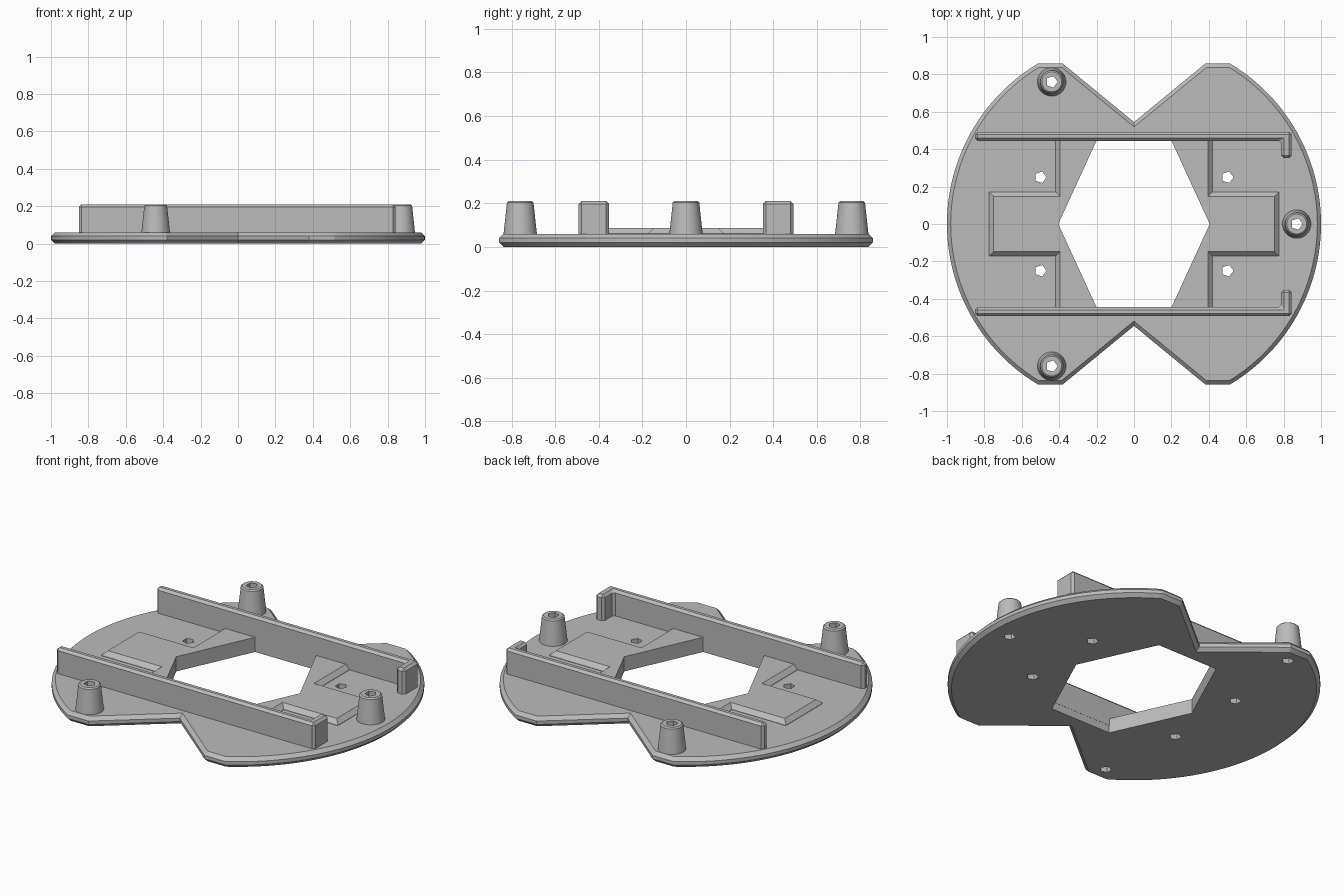
import bpy, bmesh, math

cube = bpy.data.objects.get("Cube")
if cube:
    bpy.data.objects.remove(cube)

grey = bpy.data.materials.new("light_grey")
grey.use_nodes = True
grey.diffuse_color = (0.5, 0.5, 0.5, 1)
grey.node_tree.nodes["Principled BSDF"].inputs["Base Color"].default_value = (0.5, 0.5, 0.5, 1)


def prism(name, outline, z0, z1, chamfer=0.0, bevel="none"):
    """Extrude an outline; chamfer its 'top', 'rims' (top and bottom) or 'upper' (top and uprights)."""
    bm = bmesh.new()
    base = bm.faces.new([bm.verts.new((x, y, z0)) for x, y in outline])
    ext = bmesh.ops.extrude_face_region(bm, geom=[base], use_keep_orig=True)
    for v in ext["geom"]:
        if isinstance(v, bmesh.types.BMVert):
            v.co.z = z1
    bmesh.ops.recalc_face_normals(bm, faces=bm.faces)
    mid = (z0 + z1) / 2
    picked = []
    for e in bm.edges:
        above = sum(v.co.z > mid for v in e.verts)
        if (above == 2 and bevel != "none") or (above == 1 and bevel == "upper") \
                or (above == 0 and bevel == "rims"):
            picked.append(e)
    if picked:
        bmesh.ops.bevel(bm, geom=picked, offset=chamfer, segments=1, affect="EDGES",
                        profile=0.5, clamp_overlap=False)
    return finish(name, bm)


def finish(name, bm):
    mesh = bpy.data.meshes.new(name)
    bm.to_mesh(mesh)
    bm.free()
    mesh.materials.append(grey)
    obj = bpy.data.objects.new(name, mesh)
    bpy.context.collection.objects.link(obj)
    return obj


def activate(obj):
    bpy.ops.object.select_all(action="DESELECT")
    obj.select_set(True)
    bpy.context.view_layer.objects.active = obj


def cut(obj, cutters):
    activate(obj)
    for c in cutters:
        mod = obj.modifiers.new("cut", "BOOLEAN")
        mod.object = c
        mod.operation = "DIFFERENCE"
        mod.solver = "EXACT"
        bpy.ops.object.modifier_apply(modifier=mod.name)


def smooth(obj):
    activate(obj)
    bpy.ops.object.shade_smooth_by_angle(angle=math.radians(25))


# Base plate: disc with flattened ends and a V notch front and back
flat = math.asin(0.857)
arc = [-flat + 2 * flat * i / 56 for i in range(57)]
right_side = [(math.cos(a), math.sin(a)) for a in arc]
half = [(0, -0.545), (0.38, -0.857)] + right_side + [(0.38, 0.857)]
outline = half + [(-x, -y) for x, y in half]
plate = prism("base_plate", outline, 0, 0.06, 0.02, "rims")

# Raised cross-shaped pad with sloped edges
quarter = [(0.775, 0.172), (0.42, 0.172), (0.42, 0.47)]
pad_outline = quarter + [(-x, y) for x, y in reversed(quarter)]
pad_outline += [(-x, -y) for x, y in pad_outline]
pad = prism("raised_pad", pad_outline, 0.045, 0.087, 0.025, "top")

# Side rails with an inward hook at the +x end
rail_outline = [(-0.85, 0.445), (0.787, 0.445), (0.787, 0.352), (0.843, 0.352),
                (0.843, 0.492), (-0.85, 0.492)]
for side, name in ((1, "back_rail"), (-1, "front_rail")):
    prism(name, [(x, y * side) for x, y in rail_outline], 0.045, 0.21, 0.014, "upper")

# Tapered standoffs
posts = {"back_standoff": (-0.44, 0.76), "front_standoff": (-0.44, -0.76),
         "left_standoff": (0.87, 0)}
standoffs = []
for name, (px, py) in posts.items():
    bm = bmesh.new()
    bmesh.ops.create_cone(bm, cap_ends=True, segments=40, radius1=0.078, radius2=0.06, depth=0.165)
    bmesh.ops.translate(bm, verts=bm.verts, vec=(px, py, 0.1275))
    rim = [e for e in bm.edges if all(v.co.z > 0.2 for v in e.verts)]
    bmesh.ops.bevel(bm, geom=rim, offset=0.007, segments=1, affect="EDGES", profile=0.5)
    standoffs.append(finish(name, bm))

# Cutters: hexagonal opening and five-sided screw holes
opening = prism("opening_cutter", [(0.405, 0), (0.2, 0.446), (-0.2, 0.446),
                                   (-0.405, 0), (-0.2, -0.446), (0.2, -0.446)], -0.1, 0.4)


def hole(x, y):
    ring = [math.tau * i / 5 for i in range(5)]
    return prism("hole_cutter", [(x + 0.032 * math.cos(a), y + 0.032 * math.sin(a)) for a in ring],
                 -0.1, 0.4)


screw_holes = [hole(x, y) for x in (-0.5, 0.5) for y in (-0.25, 0.25)]
post_holes = [hole(x, y) for x, y in posts.values()]

cut(plate, [opening] + screw_holes + post_holes)
cut(pad, [opening])
for obj, h in zip(standoffs, post_holes):
    cut(obj, [h])
for c in [opening] + screw_holes + post_holes:
    bpy.data.objects.remove(c)
for obj in [plate] + standoffs:
    smooth(obj)
